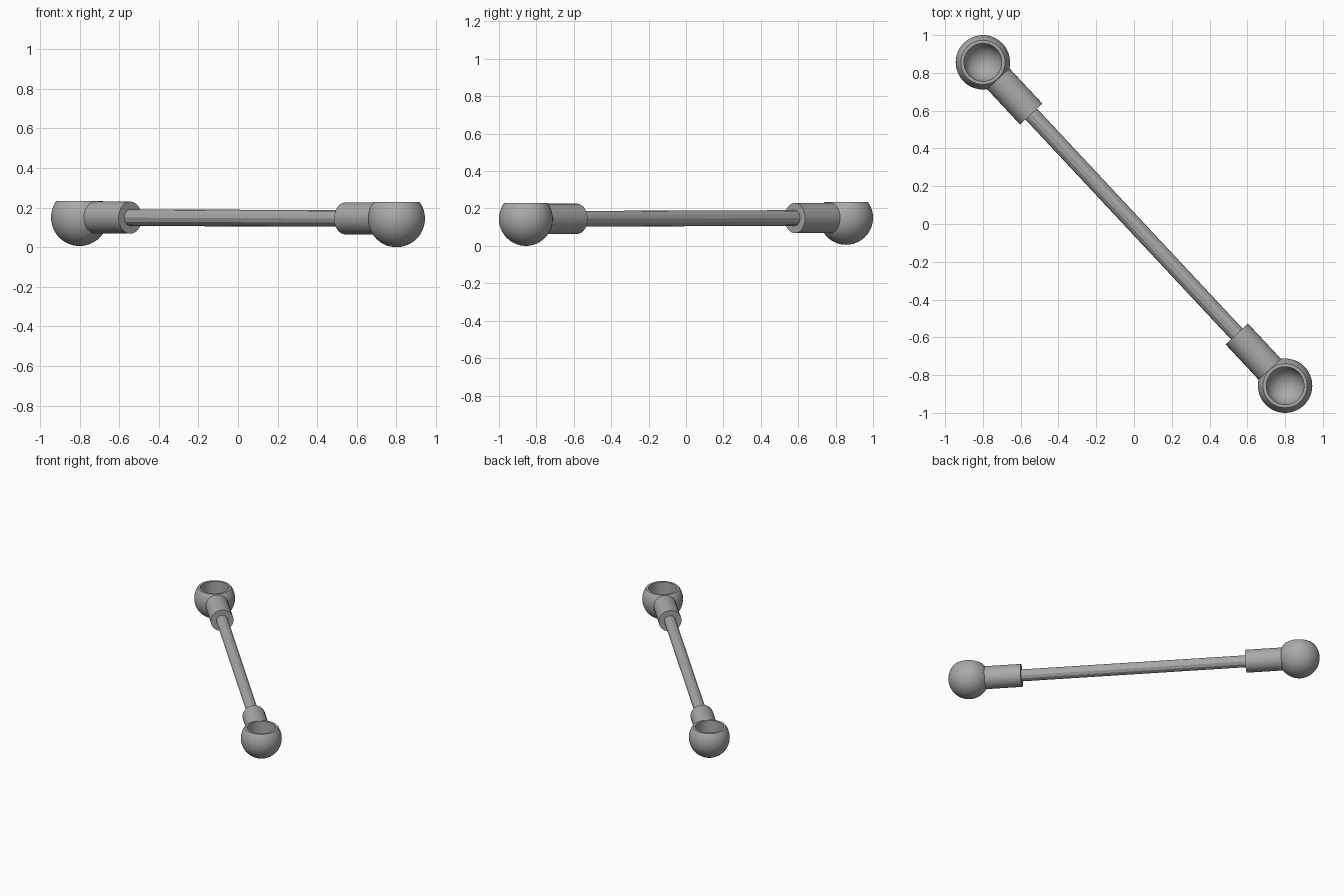
import bpy, bmesh, math
from mathutils import Vector

if "Cube" in bpy.data.objects:
    bpy.data.objects.remove(bpy.data.objects["Cube"])

steel = bpy.data.materials.new("grey_steel")
steel.use_nodes = True
COLOUR = (0.4, 0.4, 0.4, 1)
steel.diffuse_color = COLOUR
steel.node_tree.nodes["Principled BSDF"].inputs["Base Color"].default_value = COLOUR

R, CUP, TOP = 0.144, 0.1, 0.084   # socket radius, cavity radius, rim height above centre


def finish(bm, name, angle=35):
    bmesh.ops.remove_doubles(bm, verts=bm.verts, dist=1e-5)
    bmesh.ops.recalc_face_normals(bm, faces=bm.faces)
    mesh = bpy.data.meshes.new(name)
    bm.to_mesh(mesh)
    bm.free()
    mesh.materials.append(steel)
    ob = bpy.data.objects.new(name, mesh)
    bpy.context.collection.objects.link(ob)
    bpy.ops.object.select_all(action='DESELECT')
    ob.select_set(True)
    bpy.context.view_layer.objects.active = ob
    bpy.ops.object.shade_smooth_by_angle(angle=math.radians(angle))
    return ob


def lathe(name, profile, segments, angle=35):
    """Spin a closed (radius, height) profile around z."""
    bm = bmesh.new()
    verts = [bm.verts.new((r, 0, z)) for r, z in profile]
    edges = [bm.edges.new(pair) for pair in zip(verts, verts[1:])]
    bmesh.ops.spin(bm, geom=verts + edges, cent=(0, 0, 0), axis=(0, 0, 1),
                   angle=math.tau, steps=segments, use_duplicate=False)
    return finish(bm, name, angle)


def lay_along(ob, start, direction):
    ob.location = start
    ob.rotation_mode = 'QUATERNION'
    ob.rotation_quaternion = direction.to_track_quat('Z', 'Y')


def arc(radius, a0, a1, n):
    steps = [a0 + (a1 - a0) * i / n for i in range(n + 1)]
    return [(radius * math.cos(a), radius * math.sin(a)) for a in steps]


# Hollow ball socket: outer sphere up to the rim, then down into a round cup
down = -math.pi / 2
socket = arc(R, down, math.asin(TOP / R), 20) + [(CUP, TOP)] + arc(CUP, 0, down, 12)

left = Vector((0.8, -0.856, R))
right = Vector((-0.8, 0.856, R + 0.006))
for side, centre, other in (("left", left, right), ("right", right, left)):
    axis = (other - centre).normalized()
    ball = lathe(side + "_ball_socket", socket, 48)
    ball.location = centre
    # Sleeve joining the socket to the rod
    sleeve = lathe(side + "_sleeve", [(0, 0.108), (0.081, 0.108), (0.081, 0.375), (0, 0.375)], 32)
    lay_along(sleeve, centre, axis)

# Thin faceted connecting rod
span = (right - left).length
rod = lathe("connecting_rod", [(0, 0.3), (0.042, 0.3), (0.042, span - 0.3), (0, span - 0.3)], 12, 20)
lay_along(rod, left, (right - left).normalized())
